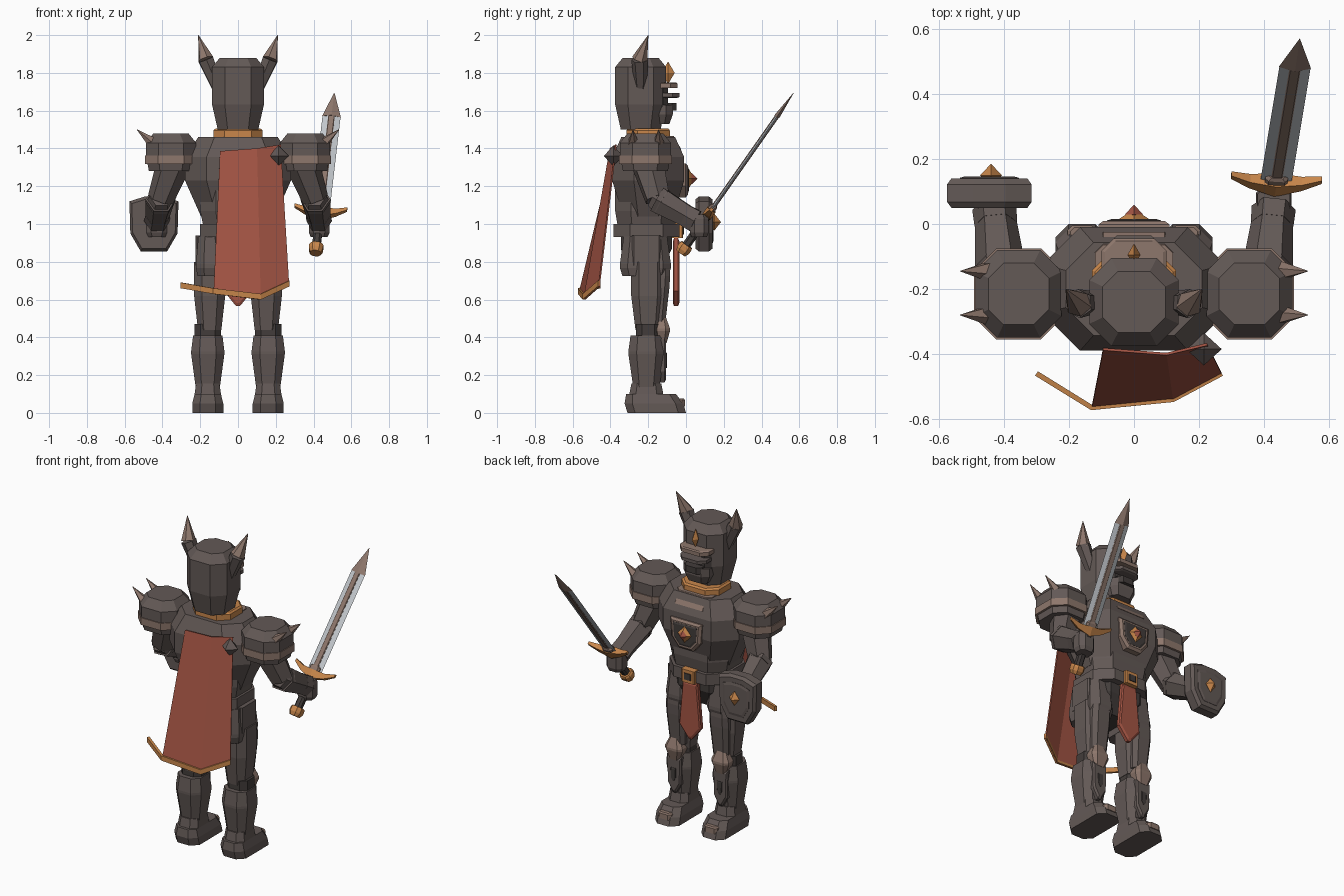
import bpy
import bmesh
from math import cos, sin, tau
from mathutils import Vector, Matrix

cube = bpy.data.objects.get("Cube")
if cube:
    bpy.data.objects.remove(cube)


def material(name, red, green, blue):
    colour = (red, green, blue, 1)
    made = bpy.data.materials.new(name)
    made.use_nodes = True
    made.diffuse_color = colour
    made.node_tree.nodes["Principled BSDF"].inputs["Base Color"].default_value = colour
    return made


STEEL = material("dark steel", .125, .1, .093)
SHADOW = material("black steel", .055, .046, .043)
BRONZE = material("dull bronze", .27, .185, .15)
GOLD = material("gold trim", .58, .24, .07)
RED = material("red cloth", .37, .09, .058)
SILVER = material("silver blade", .54, .57, .6)


def mesh(name, points, faces, mat, matrix=None):
    bm = bmesh.new()
    corners = [bm.verts.new(point) for point in points]
    for face in faces:
        bm.faces.new([corners[index] for index in face])
    bmesh.ops.recalc_face_normals(bm, faces=bm.faces)
    data = bpy.data.meshes.new(name)
    bm.to_mesh(data)
    bm.free()
    data.materials.append(mat)
    made = bpy.data.objects.new(name, data)
    if matrix:
        made.matrix_world = matrix
    bpy.context.collection.objects.link(made)
    return made


def skin(name, rings, mat, matrix=None):
    """Bridge equal rings of points and cap both ends."""
    count = len(rings[0])
    points = [point for ring in rings for point in ring]
    faces = [range(count), range(len(points) - count, len(points))]
    for start in range(0, len(points) - count, count):
        for i in range(count):
            a, b = start + i, start + (i + 1) % count
            faces.append((a, b, b + count, a + count))
    return mesh(name, points, faces, mat, matrix)


def block(name, centre, size, mat, top=1, bottom=1, low=.2, high=.8, cut=.5, lean=0, matrix=None):
    """Block with clipped corners, full size from low to high, scaled at its ends."""
    centre, half = Vector(centre), Vector(size) / 2
    clip = cut * min(half.x, half.y)
    levels = [(0, bottom), (low, 1), (high, 1), (1, top)]
    rings = []
    for level, scale in levels:
        ring = []
        for sx, sy in ((1, 1), (-1, 1), (-1, -1), (1, -1)):
            pair = [Vector((sx * half.x, sy * (half.y - clip), 0)),
                    Vector((sx * (half.x - clip), sy * half.y, 0))]
            ring += pair if sx == sy else reversed(pair)
        shift = centre + Vector((0, lean * level, half.z * (2 * level - 1)))
        rings.append([point * scale + shift for point in ring])
    return skin(name, rings, mat, matrix)


def limb(name, start, end, start_radius, end_radius, mat, sides=6):
    """Tapered prism from one point to another."""
    start, end = Vector(start), Vector(end)
    turn = (end - start).to_track_quat('Z', 'Y')
    circle = [turn @ Vector((cos(tau * i / sides), sin(tau * i / sides), 0)) for i in range(sides)]
    return skin(name, [[start + c * start_radius for c in circle], [end + c * end_radius for c in circle]], mat)


def plate(name, half, centre, depth, mat, scale=1, rim=.85):
    """Mirrored outline in x and z with thickness along y and a sloped front edge."""
    cx, cy, cz = centre
    outline = half + [(-x, z) for x, z in reversed(half)]
    layers = ((0, scale * rim), (.2, scale), (.8, scale), (1, scale * rim))
    return skin(name, [[(cx + x * s, cy + depth * (y - 1), cz + z * s) for x, z in outline] for y, s in layers], mat)


def gem(name, centre, size, mat):
    """Eight-sided stone."""
    ends = [Vector(centre) + Vector(size) * sign * Vector(axis)
            for axis in ((1, 0, 0), (0, 0, 1), (0, 1, 0)) for sign in (1, -1)]
    return mesh(name, ends, [(a, b, c) for a in (0, 1) for b in (2, 3) for c in (4, 5)], mat)


# Torso and hips
block("chest", (0, -.2, 1.25), (.56, .38, .42), STEEL, top=.75, bottom=.7, low=.45, high=.75, cut=.6)
block("abdomen", (0, -.21, 1.07), (.4, .33, .24), STEEL, bottom=.88, low=.5)
block("belt", (0, -.21, .965), (.4, .35, .07), STEEL)
block("pelvis", (0, -.21, .85), (.35, .27, .18), SHADOW, bottom=.6, low=.6)
block("neck_collar", (0, -.2, 1.48), (.26, .23, .05), GOLD, top=.92)
block("collar_plate", (0, -.11, 1.43), (.24, .17, .07), BRONZE, cut=.3, lean=-.04)
block("belt_buckle", (0, -.05, .965), (.09, .07, .08), GOLD, cut=.2)
block("buckle_inset", (0, -.03, .965), (.05, .04, .04), SHADOW, cut=.2)

# Chest emblem
crest = [(.11, .08), (.1, -.04), (.05, -.1)]
plate("chest_frame", crest, (0, .01, 1.24), .06, BRONZE)
plate("chest_inset", crest, (0, .015, 1.24), .02, SHADOW, scale=.75)
gem("chest_emblem", (0, .01, 1.24), (.055, .035, .06), GOLD)
gem("chest_gem", (0, .03, 1.24), (.027, .03, .03), RED)

# Tabard with a pointed foot
tabard = [(.05, .18), (.075, -.1), (.01, -.18)]
plate("tabard", tabard, (0, -.035, .745), .035, RED, rim=.9)

# Helmet
block("helmet", (0, -.24, 1.69), (.275, .27, .38), STEEL, top=.7, bottom=.78, low=.35, high=.87)
block("eye_slot", (0, -.15, 1.68), (.18, .11, .12), SHADOW)
block("visor_brow", (0, -.12, 1.735), (.2, .15, .03), BRONZE, top=.9)
block("visor_cheek", (0, -.11, 1.68), (.18, .15, .025), STEEL, bottom=.85)
block("jaw_guard", (0, -.14, 1.58), (.18, .14, .1), STEEL, bottom=.75, low=.5)
block("mouth_guard", (0, -.1, 1.62), (.12, .1, .04), SHADOW)
gem("helmet_crest", (0, -.095, 1.8), (.02, .035, .06), GOLD)

# Mirrored armour
shin_guard = [(.05, .11), (.045, -.06), (.01, -.12)]
for side, s in (("left", 1), ("right", -1)):
    arm, leg = s * .43, s * .16
    bend = (s * .17, -.245, 1.87)
    limb(side + "_horn", (s * .1, -.24, 1.7), bend, .03, .045, STEEL)
    limb(side + "_horn_tip", bend, (s * .21, -.2, 2), .043, .001, BRONZE)

    shoulder = s * .355
    block(side + "_pauldron", (shoulder, -.215, 1.38), (.265, .27, .2), STEEL, top=.7, bottom=.88, low=.4, high=.75)
    block(side + "_pauldron_trim", (shoulder, -.215, 1.34), (.275, .28, .045), BRONZE)
    for place, y in (("front", -.145), ("back", -.28)):
        limb(f"{side}_{place}_spike", (s * .44, y, 1.42), (s * .535, y, 1.5), .035, .001, BRONZE, sides=5)

    wrist = Vector((arm, .05, 1.015))
    elbow = Vector((s * .41, -.15, 1.13))
    limb(side + "_upper_arm", (s * .33, -.21, 1.35), elbow, .095, .07, STEEL)
    limb(side + "_forearm", elbow, wrist, .08, .06, STEEL)
    limb(side + "_elbow", elbow.lerp(wrist, -.12), elbow.lerp(wrist, .12), .06, .08, STEEL)
    limb(side + "_cuff", elbow.lerp(wrist, .75), wrist, .066, .068, STEEL)
    block(side + "_fist", (arm, .07, .99), (.11, .1, .12), STEEL, top=.9, bottom=.8)

    block(side + "_tasset", (s * .14, -.215, .83), (.165, .27, .21), STEEL, top=.85, bottom=.9, high=.3)
    block(side + "_side_tasset", (s * .195, -.21, .86), (.06, .15, .16), STEEL, cut=.3)
    block(side + "_thigh", (s * .15, -.2, .62), (.165, .18, .36), STEEL, bottom=.75, low=.5)
    block(side + "_thigh_plate", (s * .15, -.15, .63), (.13, .1, .32), STEEL, top=.85, bottom=.8, low=.6, lean=.02)
    block(side + "_knee", (leg, -.2, .43), (.14, .13, .08), SHADOW)
    block(side + "_kneecap", (leg, -.13, .44), (.12, .09, .14), BRONZE, top=.5, bottom=.6, low=.45, high=.55)
    block(side + "_shin", (leg, -.21, .27), (.176, .19, .28), STEEL, top=.88, bottom=.72, low=.65, high=.7)
    plate(side + "_shin_guard", shin_guard, (leg, -.105, .28), .05, STEEL)
    plate(side + "_shin_slot", shin_guard, (leg, -.1, .28), .01, SHADOW, scale=.35)
    block(side + "_boot", (leg, -.155, .05), (.164, .31, .1), STEEL, top=.85, low=.1, high=.5, lean=-.03)
    block(side + "_ankle", (leg, -.21, .115), (.14, .18, .08), STEEL, top=.88, high=.3)
    block(side + "_toe_cap", (leg, -.035, .055), (.09, .06, .04), BRONZE, top=.8)

# Shield
shield = [(.05, .145), (.13, .12), (.125, -.05), (.07, -.145)]
plate("shield", shield, (-.445, .14, 1), .09, STEEL, rim=.9)
plate("shield_panel", shield, (-.445, .146, 1), .02, STEEL, scale=.7)
gem("shield_boss", (-.44, .15, 1.01), (.034, .035, .045), GOLD)

# Sword, modelled upright around its guard and then aimed forward
aim = Vector((.075, .45, .64)).normalized()
across = (Vector((1, 0, 0)) - aim * aim.x).normalized()
frame = Matrix((across, aim.cross(across), aim)).transposed().to_4x4()
frame.translation = (.435, .12, 1.055)


def diamond(z, width, depth):
    return [(width, 0, z), (0, depth, z), (-width, 0, z), (0, -depth, z)]


def guard_slice(x):
    thick = .026 - abs(x) / 8
    lift = 2 * x * x
    return [(x, y * thick, lift + z * thick) for y, z in ((-1, -1), (1, -1), (1, 1), (-1, 1))]


tip_start = .63
skin("sword_blade", [diamond(0, .048, .011), diamond(tip_start, .048, .011)], SILVER, frame)
block("sword_fuller", (0, 0, tip_start / 2), (.035, .024, tip_start), BRONZE, cut=.3, matrix=frame)
skin("sword_tip", [diamond(tip_start, .05, .015), diamond(.785, .001, .001)], BRONZE, frame)
skin("sword_guard", [guard_slice(x) for x in (-.14, -.08, 0, .08, .14)], GOLD, frame)
block("sword_collar", (0, 0, .03), (.07, .04, .05), BRONZE, top=.7, matrix=frame)
block("sword_grip", (0, 0, -.11), (.045, .045, .2), SHADOW, matrix=frame)
block("sword_pommel", (0, 0, -.23), (.075, .075, .055), GOLD, top=.85, bottom=.75, low=.4, matrix=frame)

# Cape, its trailing hem and the shoulder clasp
neckline = [(-.095, -.385, 1.385), (.1, -.4, 1.4), (.225, -.37, 1.42)]
foot = [(-.13, -.565, .63), (.12, -.54, .6), (.27, -.46, .67)]
cape = mesh("cape", neckline + foot, [(i, i + 1, i + 4, i + 3) for i in range(2)], RED)
edge = [(-.3, -.46, .66)] + foot
raised = [(x, y, z + .03) for x, y, z in edge]
hem = mesh("cape_hem", edge + raised, [(i, i + 1, i + 5, i + 4) for i in range(3)], GOLD)
for cloth, thickness in ((cape, .008), (hem, .016)):
    solid = cloth.modifiers.new("thickness", 'SOLIDIFY')
    solid.thickness = thickness
    solid.offset = 0
gem("cape_clasp", (.215, -.385, 1.36), (.055, .05, .055), STEEL)
